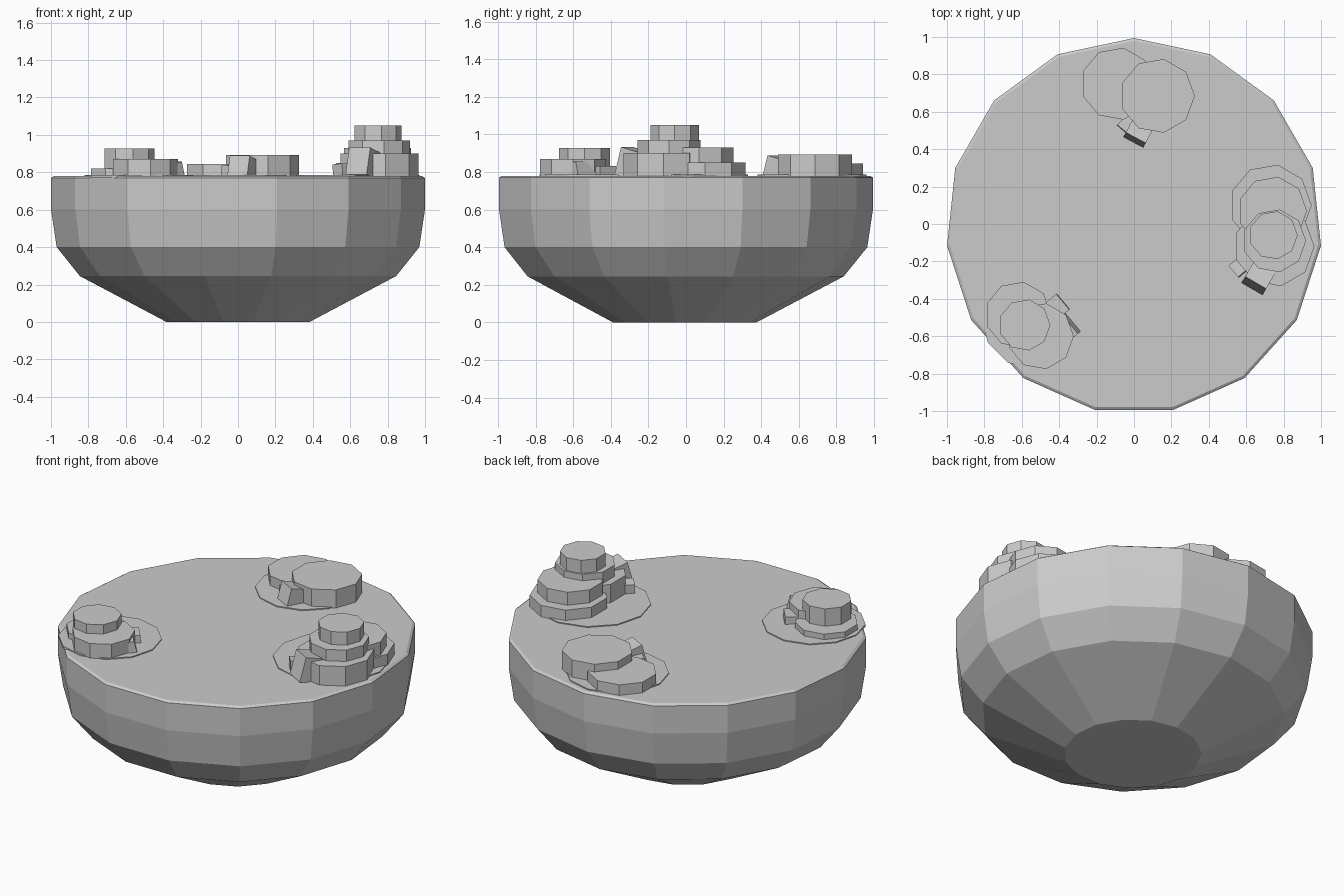
import bpy, bmesh, math
from mathutils import Matrix, Euler

if "Cube" in bpy.data.objects:
    bpy.data.objects.remove(bpy.data.objects["Cube"])

SIDES = 15
FLOOR = 0.77


def make_object(name, bm):
    bmesh.ops.recalc_face_normals(bm, faces=bm.faces)
    mesh = bpy.data.meshes.new(name)
    bm.to_mesh(mesh)
    bm.free()
    ob = bpy.data.objects.new(name, mesh)
    bpy.context.collection.objects.link(ob)
    return ob


def disc(bm, x, y, r, top, sides=9, phase=0.0):
    depth = top - FLOOR
    m = Matrix.Translation((x, y, FLOOR + depth / 2)) @ Matrix.Rotation(phase, 4, 'Z')
    # circle primitives start on +y, so turn the first corner to +x
    m = m @ Matrix.Rotation(-math.pi / 2, 4, 'Z')
    bmesh.ops.create_cone(bm, cap_ends=True, segments=sides, radius1=r,
                          radius2=r, depth=depth, matrix=m)


def slab(bm, loc, size, turn, lean):
    rot = Euler((math.radians(lean), 0, math.radians(turn))).to_matrix().to_4x4()
    bmesh.ops.create_cube(bm, size=1, matrix=Matrix.Translation(loc) @ rot
                          @ Matrix.Diagonal((*size, 1)))


# Faceted bowl body with a small bevelled lip and flat top
bm = bmesh.new()
profile = [(0.385, 0), (0.85, 0.245), (0.975, 0.40), (1.005, 0.60),
           (1.005, 0.77), (0.99, 0.78)]
rings = []
for r, z in profile:
    angles = [math.pi / 2 + math.tau * i / SIDES for i in range(SIDES)]
    rings.append([bm.verts.new((r * math.cos(a), r * math.sin(a) - 0.011, z))
                  for a in angles])
for lo, hi in zip(rings, rings[1:]):
    for i in range(SIDES):
        j = (i + 1) % SIDES
        bm.faces.new((lo[i], lo[j], hi[j], hi[i]))
bm.faces.new(rings[0])
bm.faces.new(rings[-1])
make_object("bowl", bm)

# Rock piles: thin base patch, stacked discs (x, y, radius, top), leaning slabs
piles = {
    "right_rocks": (
        (0.64, 0.0, 0.33),
        [(0.73, 0.10, 0.22, 0.85), (0.74, 0.07, 0.185, 0.93),
         (0.75, -0.12, 0.215, 0.90), (0.75, -0.09, 0.17, 0.97),
         (0.745, -0.06, 0.13, 1.05)],
        [((0.67, -0.28, 0.845), (0.13, 0.12, 0.15), -30, -15),
         ((0.575, -0.22, 0.80), (0.11, 0.08, 0.09), 40, -4)]),
    "left_rocks": (
        (-0.53, -0.49, 0.29),
        [(-0.62, -0.485, 0.178, 0.82), (-0.50, -0.60, 0.178, 0.87),
         (-0.585, -0.54, 0.138, 0.927)],
        [((-0.37, -0.56, 0.80), (0.13, 0.10, 0.09), 130, -15),
         ((-0.41, -0.44, 0.79), (0.11, 0.08, 0.08), 130, -3)]),
    "back_rocks": (
        (0.0, 0.67, 0.29),
        [(-0.09, 0.75, 0.195, 0.845), (0.125, 0.685, 0.20, 0.892)],
        [((0.03, 0.50, 0.82), (0.12, 0.12, 0.11), -28, -15),
         ((-0.03, 0.53, 0.80), (0.09, 0.08, 0.07), -40, -3)]),
}
for name, (patch, discs, slabs) in piles.items():
    bm = bmesh.new()
    disc(bm, *patch, 0.786, sides=12)
    for d in discs:
        disc(bm, *d)
    for s in slabs:
        slab(bm, *s)
    make_object(name, bm)
